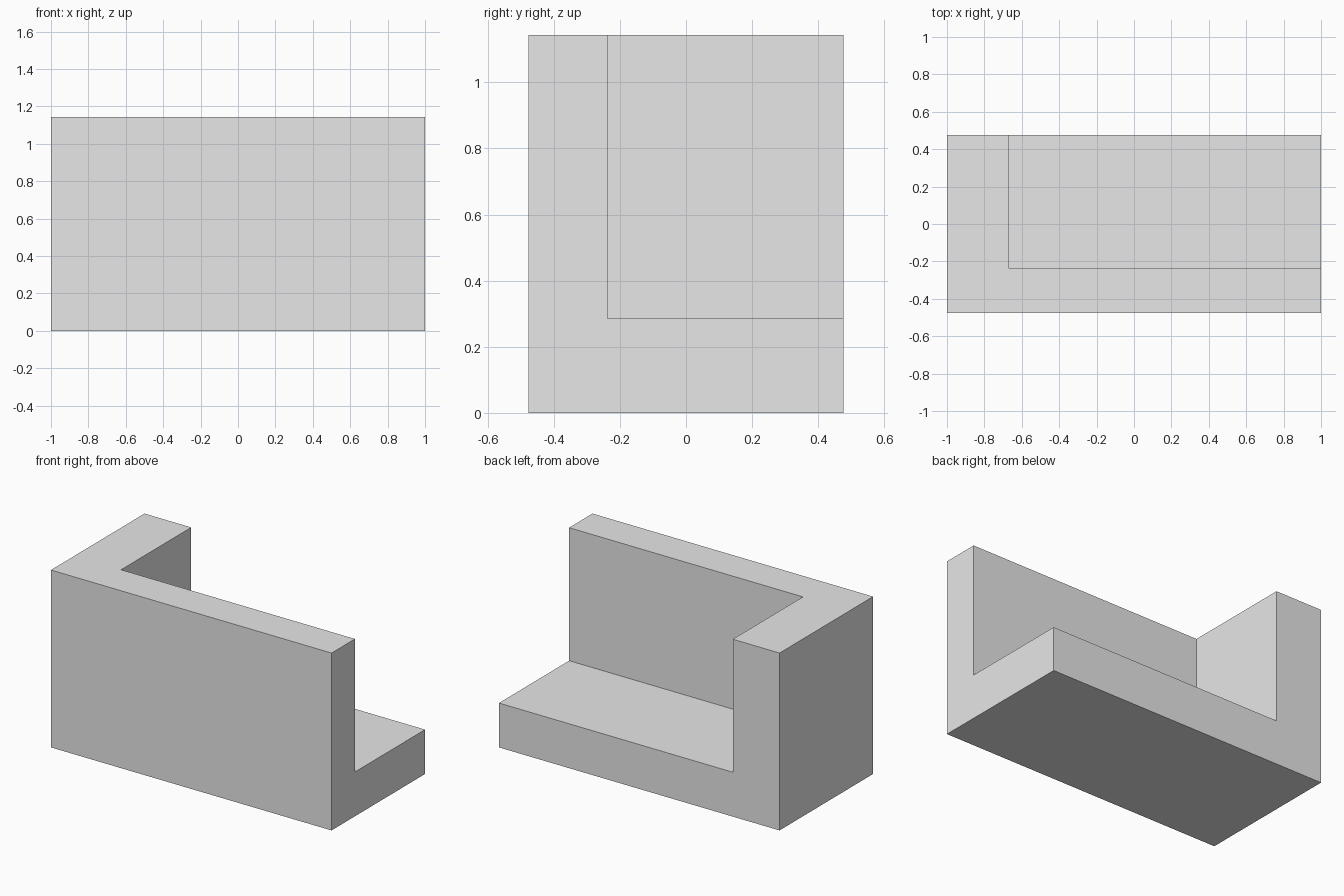
import bpy, bmesh
from mathutils import Vector

if "Cube" in bpy.data.objects:
    bpy.data.objects.remove(bpy.data.objects["Cube"], do_unlink=True)

LENGTH, DEPTH, HEIGHT = 2.0, 0.952, 1.143
FLOOR_Z = 0.286          # top of the floor slab
INNER_X, INNER_Y = -0.667, -0.238   # inner faces of the two walls

# Floor slab standing on the ground
bm = bmesh.new()
bmesh.ops.create_cube(bm, size=1)
bmesh.ops.scale(bm, vec=(LENGTH, DEPTH, FLOOR_Z), verts=bm.verts)
bmesh.ops.translate(bm, vec=(0, 0, FLOOR_Z / 2), verts=bm.verts)

# Cut the slab along the inner face of each wall
for point, normal in (((INNER_X, 0, 0), (1, 0, 0)), ((0, INNER_Y, 0), (0, 1, 0))):
    bmesh.ops.bisect_plane(bm, geom=bm.verts[:] + bm.edges[:] + bm.faces[:],
                           plane_co=point, plane_no=normal)


# Raise the L-shaped front and right walls
def under_wall(face):
    c = face.calc_center_median()
    return face.normal.z > 0.9 and (c.x < INNER_X or c.y < INNER_Y)


bm.normal_update()
walls = [f for f in bm.faces if under_wall(f)]
raised = bmesh.ops.extrude_face_region(bm, geom=walls)
bmesh.ops.delete(bm, geom=[f for f in walls if f.is_valid], context='FACES_ONLY')
bmesh.ops.translate(bm, vec=Vector((0, 0, HEIGHT - FLOOR_Z)),
                    verts=[v for v in raised["geom"] if isinstance(v, bmesh.types.BMVert)])

# Merge coplanar faces into clean flat sides
bmesh.ops.dissolve_limit(bm, angle_limit=0.01, verts=bm.verts, edges=bm.edges)
bmesh.ops.recalc_face_normals(bm, faces=bm.faces)

mesh = bpy.data.meshes.new("corner_block")
bm.to_mesh(mesh)
bm.free()
block = bpy.data.objects.new("corner_block", mesh)
bpy.context.collection.objects.link(block)

# Plain grey
grey = bpy.data.materials.new("light_grey")
grey.use_nodes = True
colour = (0.8, 0.8, 0.8, 1)
grey.diffuse_color = colour
grey.node_tree.nodes["Principled BSDF"].inputs["Base Color"].default_value = colour
mesh.materials.append(grey)
